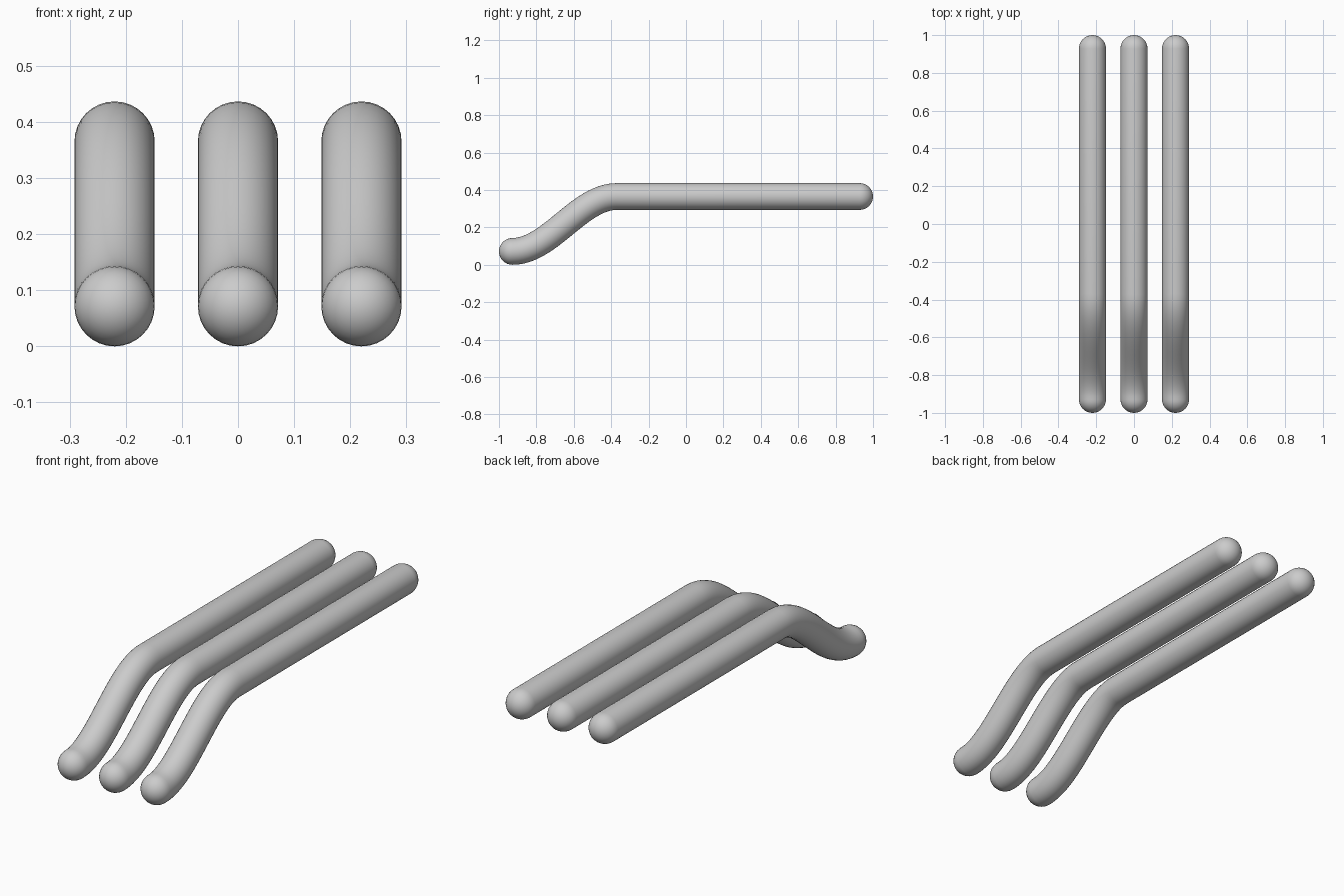
import bpy, bmesh, math
from mathutils import Vector
from mathutils.geometry import interpolate_bezier

cube = bpy.data.objects.get("Cube")
if cube:
    bpy.data.objects.remove(cube, do_unlink=True)

RADIUS = 0.0715
SIDES = 32
CAP_STEPS = 8
SPACING = 0.22

grey = bpy.data.materials.new("plain grey")
grey.use_nodes = True
colour = (0.6, 0.6, 0.6, 1)
grey.diffuse_color = colour
grey.node_tree.nodes["Principled BSDF"].inputs["Base Color"].default_value = colour

# Centre line: S-shaped rise from the low front end, then a straight run
front = Vector((0, -1 + RADIUS, RADIUS))
bend = Vector((0, -0.37, 0.365))
back = Vector((0, 1 - RADIUS, 0.365))
handle = Vector((0, 0.2, 0))
path = interpolate_bezier(front, front + handle, bend - handle, bend, 25) + [back]


def add_ring(bm, centre, tangent, radius):
    side = Vector((1, 0, 0))
    up = side.cross(tangent)
    angles = [math.tau * i / SIDES for i in range(SIDES)]
    return [bm.verts.new(centre + radius * (side * math.cos(a) + up * math.sin(a)))
            for a in angles]


def make_rod(name, x):
    bm = bmesh.new()
    rings = []
    along = Vector((0, 1, 0))
    cap = [math.pi / 2 * i / CAP_STEPS for i in range(1, CAP_STEPS)]
    # Rounded front end
    for a in cap:
        rings.append(add_ring(bm, front - along * RADIUS * math.cos(a), along,
                              RADIUS * math.sin(a)))
    # Swept tube
    for i, point in enumerate(path):
        tangent = along
        if 0 < i < len(path) - 2:
            tangent = (path[i + 1] - path[i - 1]).normalized()
        rings.append(add_ring(bm, point, tangent, RADIUS))
    # Rounded back end
    for a in reversed(cap):
        rings.append(add_ring(bm, back + along * RADIUS * math.cos(a), along,
                              RADIUS * math.sin(a)))
    # Skin the rings and close the tips
    for r, s in zip(rings, rings[1:]):
        for i in range(SIDES):
            j = (i + 1) % SIDES
            bm.faces.new((r[i], r[j], s[j], s[i]))
    for ring, tip in ((rings[0], front - along * RADIUS),
                      (rings[-1], back + along * RADIUS)):
        pole = bm.verts.new(tip)
        for i in range(SIDES):
            bm.faces.new((ring[i], ring[(i + 1) % SIDES], pole))
    bmesh.ops.recalc_face_normals(bm, faces=bm.faces)
    for face in bm.faces:
        face.smooth = True
    mesh = bpy.data.meshes.new(name)
    bm.to_mesh(mesh)
    bm.free()
    mesh.materials.append(grey)
    rod = bpy.data.objects.new(name, mesh)
    rod.location.x = x
    bpy.context.collection.objects.link(rod)


for name, k in (("right_rod", -1), ("middle_rod", 0), ("left_rod", 1)):
    make_rod(name, k * SPACING)
